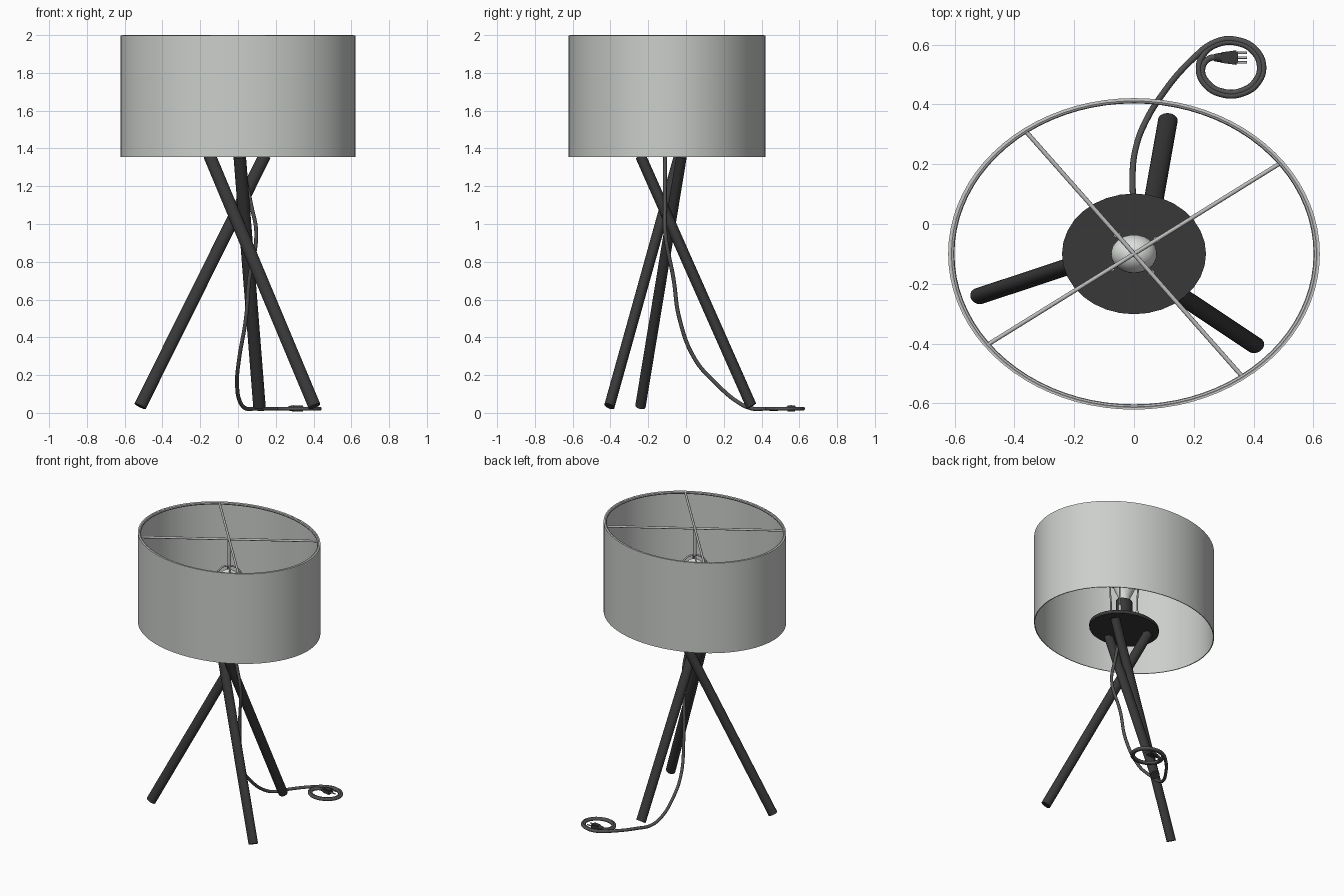
import bpy, bmesh, math
from mathutils import Vector

if "Cube" in bpy.data.objects:
    bpy.data.objects.remove(bpy.data.objects["Cube"])

SQUASH = (1.0, 0.838, 1.0)      # the lamp is oval: built round, squashed in y
CENTER = (0, -0.1, 0)


def material(name, r, g, b):
    m = bpy.data.materials.new(name)
    m.diffuse_color = (r, g, b, 1)
    m.use_nodes = True
    m.node_tree.nodes["Principled BSDF"].inputs["Base Color"].default_value = m.diffuse_color
    return m


SHADE = material("shade_grey", 0.60, 0.62, 0.60)
DARK = material("dark_charcoal", 0.04, 0.04, 0.04)
CORD = material("cord_grey", 0.085, 0.085, 0.085)
METAL = material("brushed_metal", 0.5, 0.5, 0.5)
BULB = material("bulb_white", 0.72, 0.74, 0.72)


def finish(obj, mat, oval=True):
    obj.data.materials.clear()
    obj.data.materials.append(mat)
    if oval:
        obj.scale, obj.location = SQUASH, CENTER
    bpy.ops.object.select_all(action='DESELECT')
    obj.select_set(True)
    bpy.context.view_layer.objects.active = obj
    if obj.type == 'CURVE':
        bpy.ops.object.convert(target='MESH')
        obj = bpy.context.object
    bpy.ops.object.shade_smooth_by_angle(angle=math.radians(40))
    return obj


def new_mesh(name, bm):
    bmesh.ops.recalc_face_normals(bm, faces=bm.faces[:])
    me = bpy.data.meshes.new(name)
    bm.to_mesh(me)
    bm.free()
    obj = bpy.data.objects.new(name, me)
    bpy.context.collection.objects.link(obj)
    return obj


def rod(name, a, b, r, mat, oval=True, segs=24, r2=None):
    """Cylinder between two points."""
    a, b = Vector(a), Vector(b)
    bm = bmesh.new()
    bmesh.ops.create_cone(bm, cap_ends=True, segments=segs, radius1=r,
                          radius2=r if r2 is None else r2, depth=(b - a).length)
    q = Vector((0, 0, 1)).rotation_difference(b - a)
    for v in bm.verts:
        v.co = q @ v.co + (a + b) / 2
    return finish(new_mesh(name, bm), mat, oval)


def lathe(name, profile, mat, segs=48, closed=False):
    """Revolve (radius, z) points around z."""
    bm = bmesh.new()
    rings = [[bm.verts.new((r * math.cos(2 * math.pi * i / segs),
                            r * math.sin(2 * math.pi * i / segs), z))
              for i in range(segs)] for r, z in profile]
    pairs = list(zip(rings, rings[1:])) + ([(rings[-1], rings[0])] if closed else [])
    for lo, hi in pairs:
        for i in range(segs):
            j = (i + 1) % segs
            bm.faces.new((lo[i], lo[j], hi[j], hi[i]))
    bmesh.ops.remove_doubles(bm, verts=bm.verts[:], dist=1e-5)
    return finish(new_mesh(name, bm), mat)


def tube(name, points, r, mat, oval=True, res=6):
    """Round tube along a smooth path."""
    cu = bpy.data.curves.new(name, 'CURVE')
    cu.dimensions, cu.bevel_depth, cu.bevel_resolution = '3D', r, 3
    cu.resolution_u, cu.use_fill_caps = res, True
    sp = cu.splines.new('BEZIER')
    sp.bezier_points.add(len(points) - 1)
    for bp, p in zip(sp.bezier_points, points):
        bp.co = p
        bp.handle_left_type = bp.handle_right_type = 'AUTO'
    obj = bpy.data.objects.new(name, cu)
    bpy.context.collection.objects.link(obj)
    return finish(obj, mat, oval)


def polar(r, deg, z):
    return (r * math.cos(math.radians(deg)), r * math.sin(math.radians(deg)), z)


# Open drum shade (thin wall) and its top rim
lathe("lamp_shade", [(0.622, 1.355), (0.622, 1.998), (0.616, 1.998), (0.616, 1.355)],
      SHADE, 80, closed=True)
lathe("shade_top_rim", [(0.611 + 0.01 * math.cos(k * math.pi / 4),
                         1.99 + 0.01 * math.sin(k * math.pi / 4)) for k in range(8)],
      METAL, 80, closed=True)

# Spider spokes, harp wires and their feet on the plate
SPOKES = (37, 127, 217, 307)
for i, a in enumerate((36.5, 126.5)):
    rod(f"shade_spoke_{i}", polar(0.612, a, 1.988), polar(0.612, a + 180, 1.988),
        0.008, METAL, segs=12)
for i, a in enumerate(SPOKES):
    tube(f"harp_wire_{i}", [polar(0.095, a, 1.375), polar(0.095, a, 1.55),
                            polar(0.092, a, 1.72), polar(0.05, a, 1.785),
                            polar(0.005, a, 1.80)], 0.006, METAL)
    rod(f"harp_foot_{i}", polar(0.095, a, 1.45), polar(0.095, a, 1.49), 0.012, METAL, segs=12)
rod("center_rod", (0, 0, 1.79), (0, 0, 1.99), 0.012, METAL, segs=16)

# Round plate, socket and bulb
rod("top_plate", (0, 0, 1.36), (0, 0, 1.382), 0.241, DARK, segs=32)
rod("bulb_socket", (0, 0, 1.38), (0, 0, 1.57), 0.057, DARK, segs=32)
bulb = [(0.036, 1.565), (0.042, 1.60), (0.062, 1.64)]
bulb += [(0.077 * math.cos(t), 1.69 + 0.077 * math.sin(t))
         for t in [math.radians(d) for d in range(-20, 91, 11)]]
bulb[-1] = (0, 1.767)
lathe("light_bulb", bulb, BULB, 32)

# Three crossing legs, each turned 120 degrees
for i in range(3):
    a = 78 + 120 * i
    rod(f"leg_{i}", polar(0.545, a, 0.035), polar(0.169, a + 195, 1.362), 0.033, DARK)

# Hanging power cord, then a loose two-turn coil on the floor
cord = [(0.02, -0.11, 1.37), (0.045, -0.112, 1.22), (0.07, -0.112, 1.1), (0.097, -0.11, 0.95),
        (0.06, -0.066, 0.71), (0.042, -0.035, 0.5), (0.005, 0.05, 0.28),
        (-0.005, 0.16, 0.155), (0.01, 0.27, 0.06), (0.04, 0.345, 0.024),
        (0.085, 0.42, 0.022), (0.187, 0.543, 0.022)]
for k in range(19):
    a = math.radians(112 - 36 * k)
    r = 0.114 - 0.0011 * k
    cord.append((0.322 + r * math.cos(a), 0.522 + 0.85 * r * math.sin(a), 0.022))
cord += [(0.25, 0.553, 0.022), (0.282, 0.557, 0.022)]
tube("power_cord", cord, 0.0105, CORD, oval=False)

# Plug with three prongs
PY, PZ = 0.557, 0.024
rod("plug_collar", (0.268, PY, PZ), (0.295, PY, PZ), 0.012, DARK, False, 16, 0.017)
bm = bmesh.new()
bmesh.ops.create_cube(bm, size=1)
for v in bm.verts:
    w = 0.05 if v.co.x > 0 else 0.034
    v.co = (0.318 + v.co.x * 0.06, PY + v.co.y * w, PZ + v.co.z * 0.032)
bmesh.ops.bevel(bm, geom=bm.edges[:], offset=0.005, segments=2, affect='EDGES')
finish(new_mesh("plug_body", bm), DARK, False)
for i, (dy, dz) in enumerate(((-0.016, 0.004), (0.016, 0.004), (0, -0.006))):
    rod(f"plug_prong_{i}", (0.345, PY + dy, PZ + dz), (0.378, PY + dy, PZ + dz),
        0.004, METAL, False, 10)
